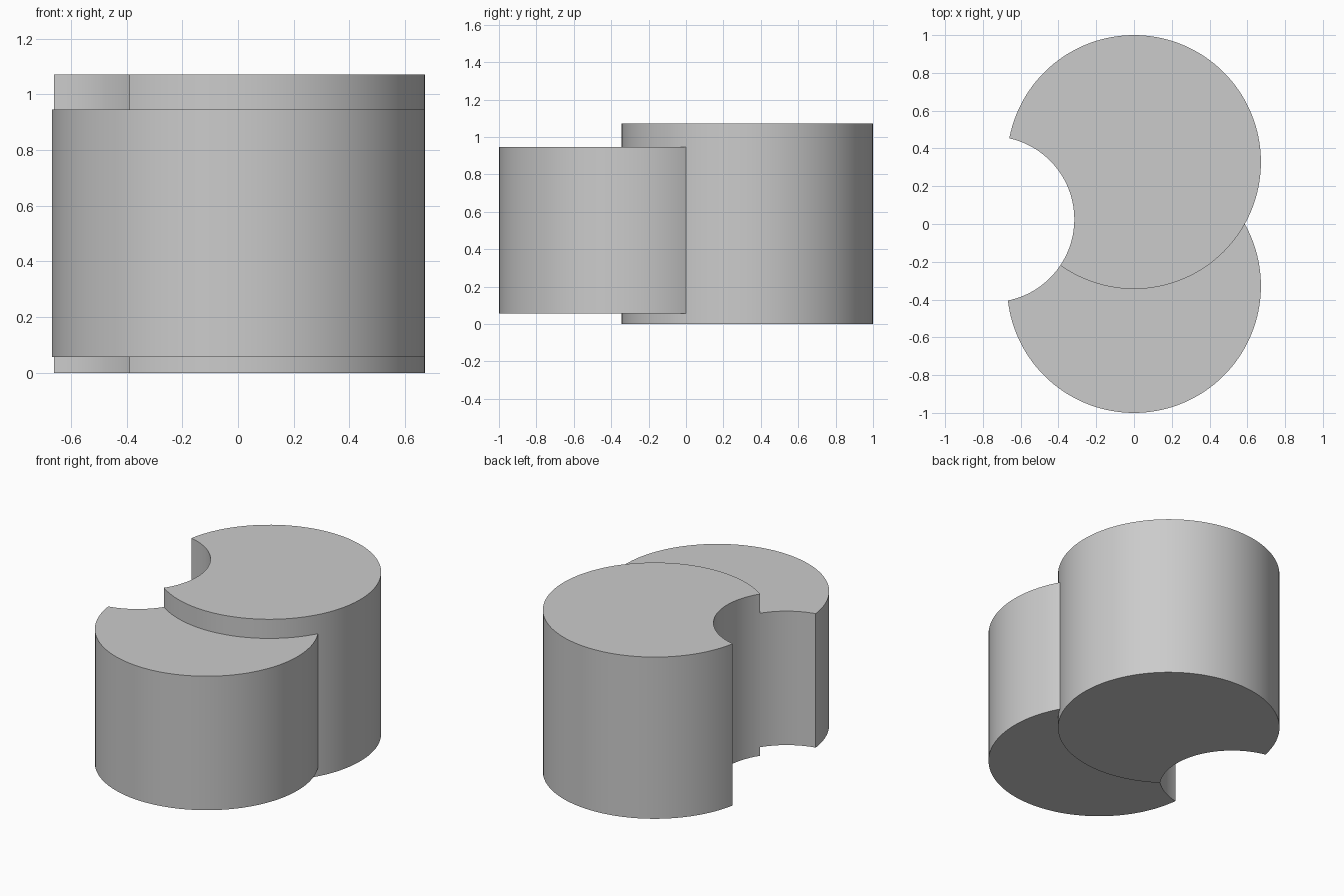
import bpy
import math

if "Cube" in bpy.data.objects:
    bpy.data.objects.remove(bpy.data.objects["Cube"])

RADIUS = 0.672
OFFSET = 0.328


def cylinder(name, x, y, radius, z0, z1):
    bpy.ops.mesh.primitive_cylinder_add(
        vertices=128, radius=radius, depth=z1 - z0, location=(x, y, (z0 + z1) / 2))
    obj = bpy.context.object
    obj.name = name
    return obj


def boolean(target, other, operation):
    mod = target.modifiers.new(operation.title(), 'BOOLEAN')
    mod.operation = operation
    mod.solver = 'EXACT'
    mod.object = other
    bpy.context.view_layer.objects.active = target
    bpy.ops.object.modifier_apply(modifier=mod.name)
    bpy.data.objects.remove(other, do_unlink=True)


# Tall rear drum joined with the shorter front drum
body = cylinder("double_drum", 0, OFFSET, RADIUS, 0.0, 1.072)
front = cylinder("front_drum", 0, -OFFSET, RADIUS, 0.057, 0.945)
boolean(body, front, 'UNION')

# Round notch through the left side
notch = cylinder("notch_cutter", -0.755, 0.025, 0.439, -0.5, 1.6)
notch.hide_render = True
boolean(body, notch, 'DIFFERENCE')

# Smooth walls with crisp edges
bpy.ops.object.select_all(action='DESELECT')
body.select_set(True)
bpy.context.view_layer.objects.active = body
bpy.ops.object.shade_smooth_by_angle(angle=math.radians(30))
